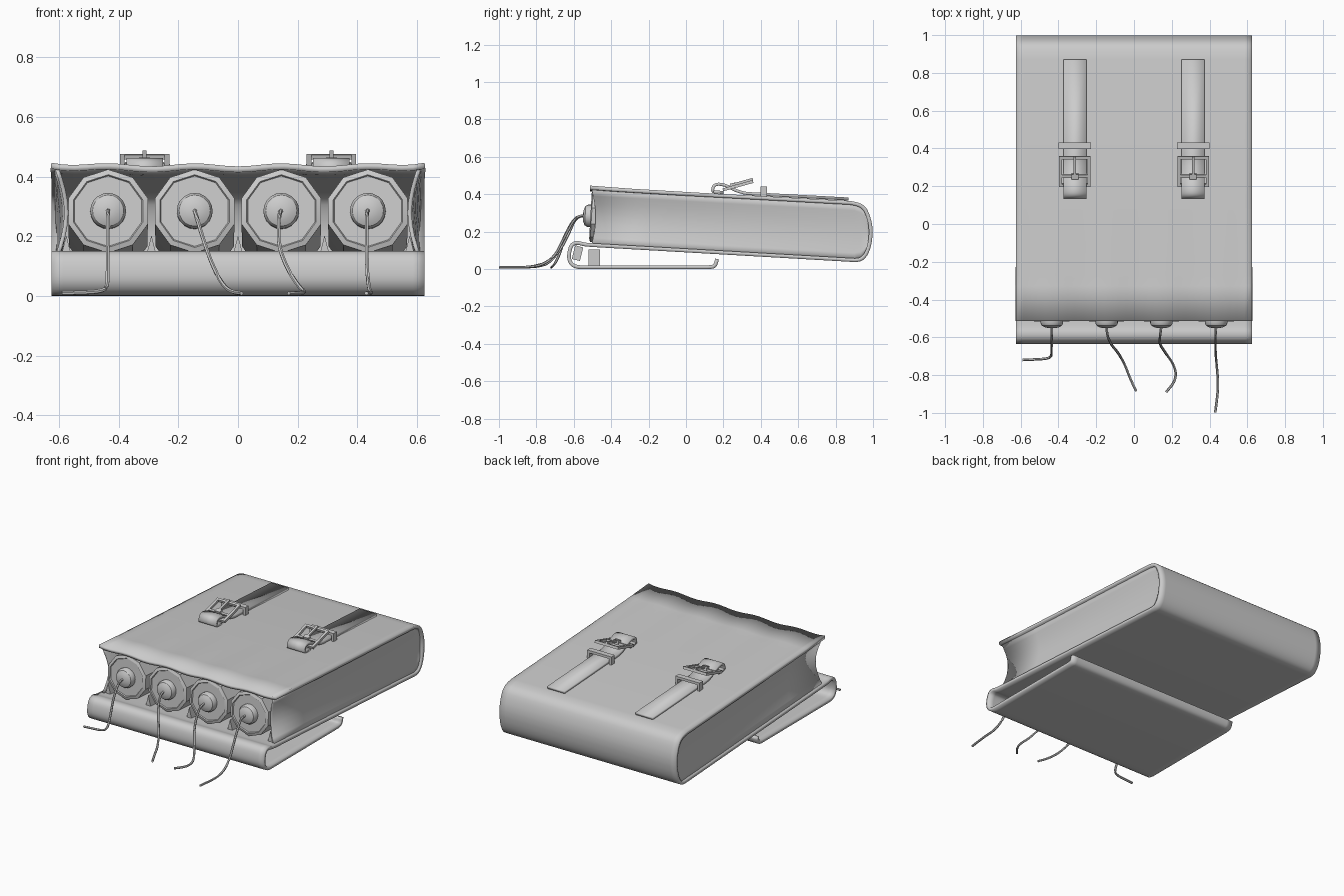
import bpy, bmesh, math
from mathutils import Vector, Matrix

if "Cube" in bpy.data.objects:
    bpy.data.objects.remove(bpy.data.objects["Cube"])


def finish(name, bm, thick=0):
    me = bpy.data.meshes.new(name)
    bm.to_mesh(me)
    bm.free()
    ob = bpy.data.objects.new(name, me)
    bpy.context.collection.objects.link(ob)
    if thick:
        m = ob.modifiers.new("thickness", 'SOLIDIFY')
        m.thickness, m.offset, m.use_even_offset = thick, -1, True
    return ob


def loft(name, rows, closed=False, thick=0):
    """Skin a list of point rows; closed rows get capped ends."""
    bm = bmesh.new()
    vs = [[bm.verts.new(p) for p in r] for r in rows]
    n = len(rows[0])
    for a, b in zip(vs, vs[1:]):
        for i in range(n if closed else n - 1):
            j = (i + 1) % n
            bm.faces.new((a[i], a[j], b[j], b[i]))
    if closed:
        bm.faces.new(vs[0])
        bm.faces.new(vs[-1])
        bmesh.ops.recalc_face_normals(bm, faces=bm.faces)
    return finish(name, bm, thick)


def rounded(pts, cut=0.02, times=2):
    """Round the corners of a polyline by cutting them."""
    pts = [Vector(p) for p in pts]
    for _ in range(times):
        out = [pts[0]]
        for a, b, c in zip(pts, pts[1:], pts[2:]):
            for q in (a, c):
                d = q - b
                out.append(b + d.normalized() * min(cut, d.length * 0.25))
        pts = out + [pts[-1]]
        cut *= 0.4
    return pts


def top_z(y):
    return 0.412 - 0.0545 * y


def bottom_z(y):
    return 0.118 - 0.058 * (y + 0.5)


def boxes(name, parts, mat=Matrix()):
    """Several (center, size) boxes in one object."""
    bm = bmesh.new()
    for c, s in parts:
        bmesh.ops.create_cube(bm, size=1, matrix=mat @ Matrix.Translation(c) @ Matrix.Diagonal((*s, 1)))
    return finish(name, bm)


def turned(name, profile, sides, x):
    """Solid turned round an axis along y, sloping with the bag."""
    mat = Matrix.Translation((x, -0.505, 0.284)) @ Matrix.Rotation(-0.056, 4, 'X')
    rows = [[mat @ Vector((r * math.sin(2 * math.pi * k / sides), y,
                           r * math.cos(2 * math.pi * k / sides)))
             for k in range(sides)] for r, y in profile]
    return loft(name, rows, True)


# Bag cover: one sheet over the top, round the back, under, and folded beneath as the flap
profile = rounded([
    (-0.513, 0.442), (-0.3, 0.428), (0.1, 0.4066), (0.9, 0.363), (0.96, 0.34),
    (0.99, 0.27), (1.0, 0.2), (0.99, 0.12), (0.967, 0.065), (0.93, 0.036),
    (-0.5, 0.118), (-0.55, 0.122), (-0.58, 0.132), (-0.605, 0.124), (-0.616, 0.08),
    (-0.614, 0.045), (-0.59, 0.02), (-0.5, 0.02), (0.14, 0.02), (0.15, 0.03), (0.156, 0.056)])
columns = [-0.625 + 1.25 * i / 32 for i in range(33)]
rows = []
for n, (y, z) in enumerate(profile):
    w = max(0, 1 - (y + 0.513) / 0.45) if z > 0.3 else 0
    rows.append([(x, y, z + w * (-0.003 - 0.005 * math.cos(2 * math.pi * x / 0.29)
                                 + 0.01 * abs(x / 0.625) ** 8)) for x in columns])
loft("bag_cover", rows, thick=0.02)

# Side panels, sagging inwards
for side in (-1, 1):
    rows = []
    for y, shrink in ((-0.505, 0), (-0.2, 0), (0.3, 0), (0.9, 0), (0.935, 0.012), (0.965, 0.05), (0.985, 0.13)):
        lo, hi = bottom_z(y) + 0.012 + shrink, top_z(y) - 0.012 - shrink
        row = []
        for k in range(9):
            s = k / 8
            sag = math.sin(math.pi * s)
            front = (0.985 - y) / 1.49
            row.append((side * (0.614 - 0.032 * sag * (0.25 + 0.75 * front)),
                        y + 0.022 * sag * max(0, front * 2 - 1), lo + (hi - lo) * s))
        rows.append(row if side < 0 else row[::-1])
    loft("side_panel", rows, thick=0.014)

# Lining ridges between the sticks
for x in (-0.575, -0.29, 0, 0.29, 0.575):
    rows = [[(x - 0.018, y, bottom_z(y) + 0.015), (x + 0.018, y, bottom_z(y) + 0.015),
             (x, y, bottom_z(y) + 0.085)] for y in (-0.495, 0.9)]
    loft("lining_ridge", rows, True)

# Ten-sided sticks with round end buttons
for x in (-0.435, -0.145, 0.145, 0.435):
    turned("stick", [(0.138, 1.35), (0.14, 0.02), (0.14, 0.0), (0.122, -0.006), (0.118, 0.0)], 10, x)
    turned("end_button", [(0.06, 0.02), (0.06, -0.02), (0.052, -0.034), (0.034, -0.043), (0.012, -0.046)], 20, x)

# Fuses hanging to the ground
fuses = [
    [(-0.435, -0.54, 0.287), (-0.435, -0.59, 0.28), (-0.436, -0.64, 0.2), (-0.437, -0.675, 0.08),
     (-0.437, -0.7, 0.03), (-0.46, -0.714, 0.014), (-0.59, -0.72, 0.009)],
    [(-0.145, -0.54, 0.287), (-0.142, -0.59, 0.275), (-0.12, -0.64, 0.2), (-0.085, -0.68, 0.1),
     (-0.05, -0.74, 0.035), (-0.02, -0.82, 0.013), (0.012, -0.885, 0.009)],
    [(0.145, -0.54, 0.287), (0.138, -0.59, 0.275), (0.135, -0.635, 0.17), (0.165, -0.68, 0.09),
     (0.205, -0.735, 0.03), (0.224, -0.79, 0.014), (0.212, -0.84, 0.01), (0.17, -0.89, 0.009)],
    [(0.435, -0.54, 0.287), (0.431, -0.59, 0.28), (0.431, -0.65, 0.17), (0.433, -0.7, 0.07),
     (0.44, -0.77, 0.02), (0.446, -0.85, 0.01), (0.44, -0.92, 0.009), (0.43, -0.998, 0.009)]]
for pts in fuses:
    pts = rounded(pts, 0.025)
    rows = []
    for i, p in enumerate(pts):
        d = (pts[min(i + 1, len(pts) - 1)] - pts[max(i - 1, 0)]).normalized()
        u = d.cross(Vector((0.3, 0.3, 1) if abs(d.z) < 0.7 else (1, 0, 0))).normalized()
        v = d.cross(u)
        rows.append([p + 0.007 * (u * math.cos(k * math.pi / 3) + v * math.sin(k * math.pi / 3)) for k in range(6)])
    loft("fuse", rows, True)

# Straps, keepers and buckles on the top; strap tabs inside the folded flap
strap = rounded([(0.2, 0.402), (0.15, 0.404), (0.134, 0.412), (0.136, 0.44), (0.152, 0.459), (0.18, 0.463),
                 (0.215, 0.455), (0.275, 0.425), (0.32, top_z(0.32) + 0.018),
                 (0.87, top_z(0.87) + 0.018)], 0.01)
for x in (-0.313, 0.313):
    loft("strap", [[(x - 0.061, y, z), (x + 0.061, y, z)] for y, z in strap], thick=0.016)

    z = top_z(0.415)
    boxes("strap_keeper", [((x, 0.415, z + 0.044), (0.172, 0.034, 0.016)),
                           ((x - 0.078, 0.415, z + 0.02), (0.016, 0.034, 0.05)),
                           ((x + 0.078, 0.415, z + 0.02), (0.016, 0.034, 0.05))])

    tilt = Matrix.Translation((x, 0.278, 0.446)) @ Matrix.Rotation(0.27, 4, 'X')
    boxes("buckle_frame", [((-0.075, 0, 0), (0.016, 0.168, 0.016)),
                           ((0.075, 0, 0), (0.016, 0.168, 0.016)),
                           ((0, 0.076, 0), (0.134, 0.016, 0.016)),
                           ((0, -0.076, 0), (0.134, 0.016, 0.016)),
                           ((0, -0.025, 0), (0.134, 0.014, 0.014))], tilt)
    boxes("buckle_prong", [((0, 0.028, 0.013), (0.014, 0.116, 0.012)),
                           ((0, -0.025, 0.008), (0.036, 0.026, 0.026))], tilt)

    boxes("flap_tab", [((x, -0.49, 0.062), (0.13, 0.06, 0.085))])
    boxes("flap_tab_front", [((0, 0, 0), (0.13, 0.045, 0.075))],
          Matrix.Translation((x, -0.58, 0.085)) @ Matrix.Rotation(-0.25, 4, 'X'))

# Smooth shading that keeps hard edges
for ob in bpy.context.scene.objects:
    ob.select_set(True)
    bpy.context.view_layer.objects.active = ob
bpy.ops.object.shade_smooth_by_angle(angle=math.radians(30))
